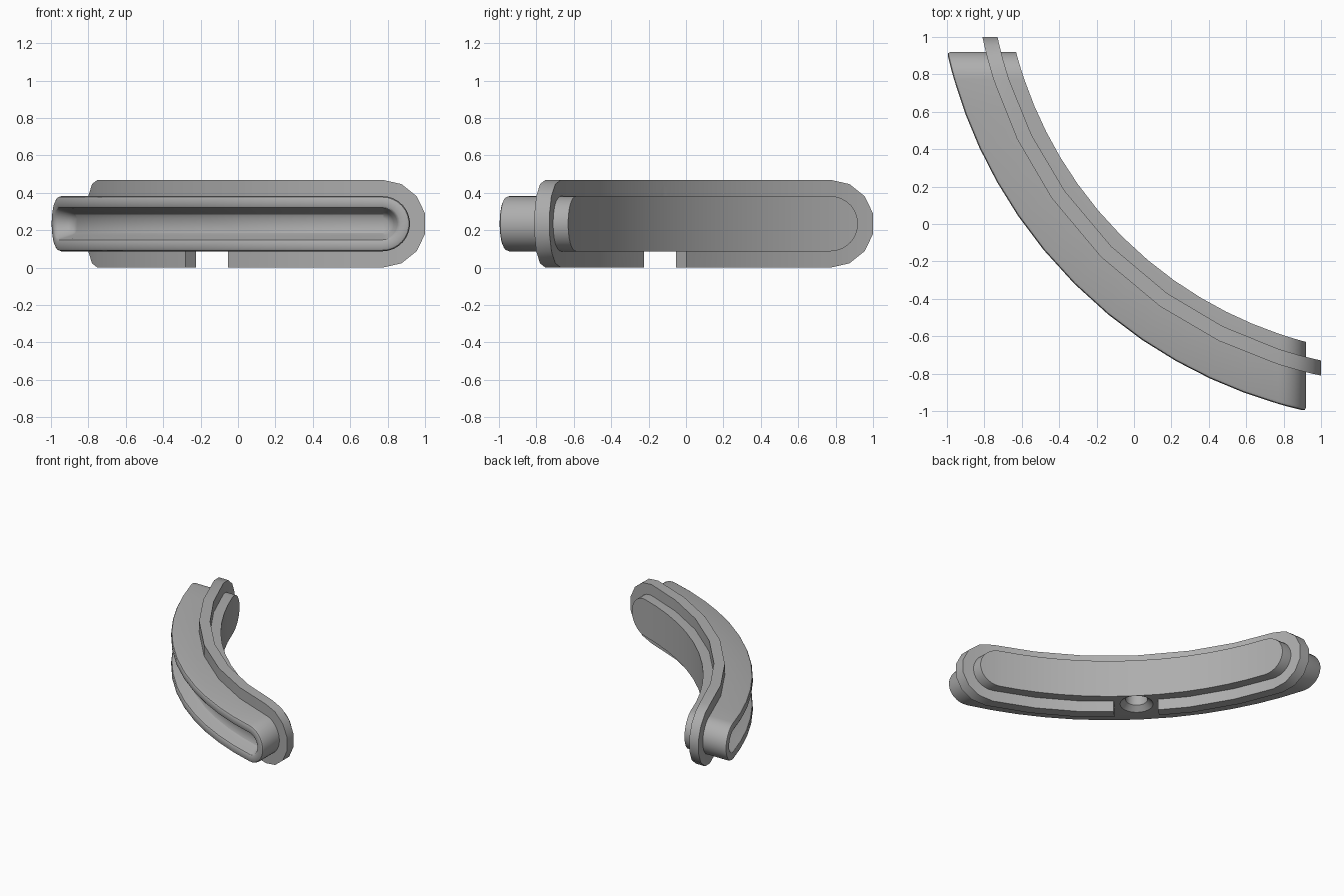
import bpy, bmesh, math
from mathutils import Matrix

if "Cube" in bpy.data.objects:
    bpy.data.objects.remove(bpy.data.objects["Cube"])

C = 1.469        # the arc centre lies at (C, C)
ZC = 0.235       # mid height
X0 = 0.772       # where the rounded ends begin

grey = bpy.data.materials.new("grey")
grey.diffuse_color = (0.42, 0.42, 0.42, 1)
grey.use_nodes = True
grey.node_tree.nodes["Principled BSDF"].inputs["Base Color"].default_value = grey.diffuse_color


def loft(name, rings):
    """Skin matching rings; close both ends with strips across the ring."""
    bm = bmesh.new()
    vs = [[bm.verts.new(p) for p in ring] for ring in rings]
    n = len(rings[0])
    for a, b in zip(vs, vs[1:]):
        for i in range(n):
            j = (i + 1) % n
            bm.faces.new((a[i], a[j], b[j], b[i]))
    for r in (vs[0], vs[-1]):
        for i in range(n // 2 - 1):
            bm.faces.new((r[i], r[i + 1], r[n - 2 - i], r[n - 1 - i]))
    bmesh.ops.recalc_face_normals(bm, faces=bm.faces)
    me = bpy.data.meshes.new(name)
    bm.to_mesh(me)
    bm.free()
    ob = bpy.data.objects.new(name, me)
    bpy.context.collection.objects.link(ob)
    me.materials.append(grey)
    return ob


def stadium(R, r, straight, cap):
    """Round-ended outline wrapped on the cylinder of radius R."""
    mid = C - R / math.sqrt(2)
    half = [(mid + (X0 - mid) * k / straight, r) for k in range(straight + 1)]
    for k in range(1, cap // 2 + 1):
        a = math.pi / 2 - math.pi * k / cap
        half.append((X0 + r * math.cos(a), r * math.sin(a)))
    cols = []
    for x, h in half:
        cols.append((x, C - math.sqrt(R * R - (x - C) ** 2), h))
    cols = [(y, x, h) for x, y, h in reversed(cols[1:])] + cols
    return ([(x, y, ZC + h) for x, y, h in cols] +
            [(x, y, ZC - h) for x, y, h in reversed(cols)])


def cut(ob, cutters):
    bpy.context.view_layer.objects.active = ob
    for c in cutters:
        m = ob.modifiers.new("cut", 'BOOLEAN')
        m.operation, m.solver, m.object = 'DIFFERENCE', 'EXACT', c
        bpy.ops.object.modifier_apply(modifier=m.name)


# curved body with rounded rim and a groove along the outer face
body_profile = [(2.170, .1475), (2.512, .1475), (2.524, .142), (2.529, .132),
                (2.529, .095), (2.524, .086), (2.512, .080), (2.46, .062),
                (2.44, .050), (2.43, .030)]
body = loft("curved_body", [stadium(R, r, 6, 15) for R, r in body_profile])

# coarser flange around the body
flange = loft("flange", [stadium(R, .235, 3, 7) for R in (2.248, 2.327)])

# notch through the lower flange
bm = bmesh.new()
bmesh.ops.create_cube(bm, size=1, matrix=(
    Matrix.Translation((-.148, -.148, 0)) @ Matrix.Rotation(math.pi / 4, 4, 'Z')
    @ Matrix.Diagonal((.4, .322, .2, 1))))
bmesh.ops.bevel(bm, geom=[e for e in bm.edges
                          if abs(e.verts[0].co.z - e.verts[1].co.z) < .01
                          and e.verts[0].co.z > 0],
                offset=.012, segments=3, affect='EDGES')
me = bpy.data.meshes.new("notch_cutter")
bm.to_mesh(me)
bm.free()
notch = bpy.data.objects.new("notch_cutter", me)
bpy.context.collection.objects.link(notch)
me.materials.append(grey)

# countersunk hole in the underside
hole = loft("hole_cutter", [
    [(-.15 + r * math.cos(math.tau * (i + .5) / 24),
      -.15 + r * math.sin(math.tau * (i + .5) / 24), z) for i in range(24)]
    for r, z in ((.12, .03), (.12, .0875), (.08, .125), (.08, .21))])

cut(body, [hole])
cut(flange, [notch, hole])
for c in (notch, hole):
    bpy.data.objects.remove(c)

# smooth curves, sharp edges
for ob in (body, flange):
    bpy.ops.object.select_all(action='DESELECT')
    ob.select_set(True)
    bpy.context.view_layer.objects.active = ob
    bpy.ops.object.shade_smooth_by_angle(angle=math.radians(30))
